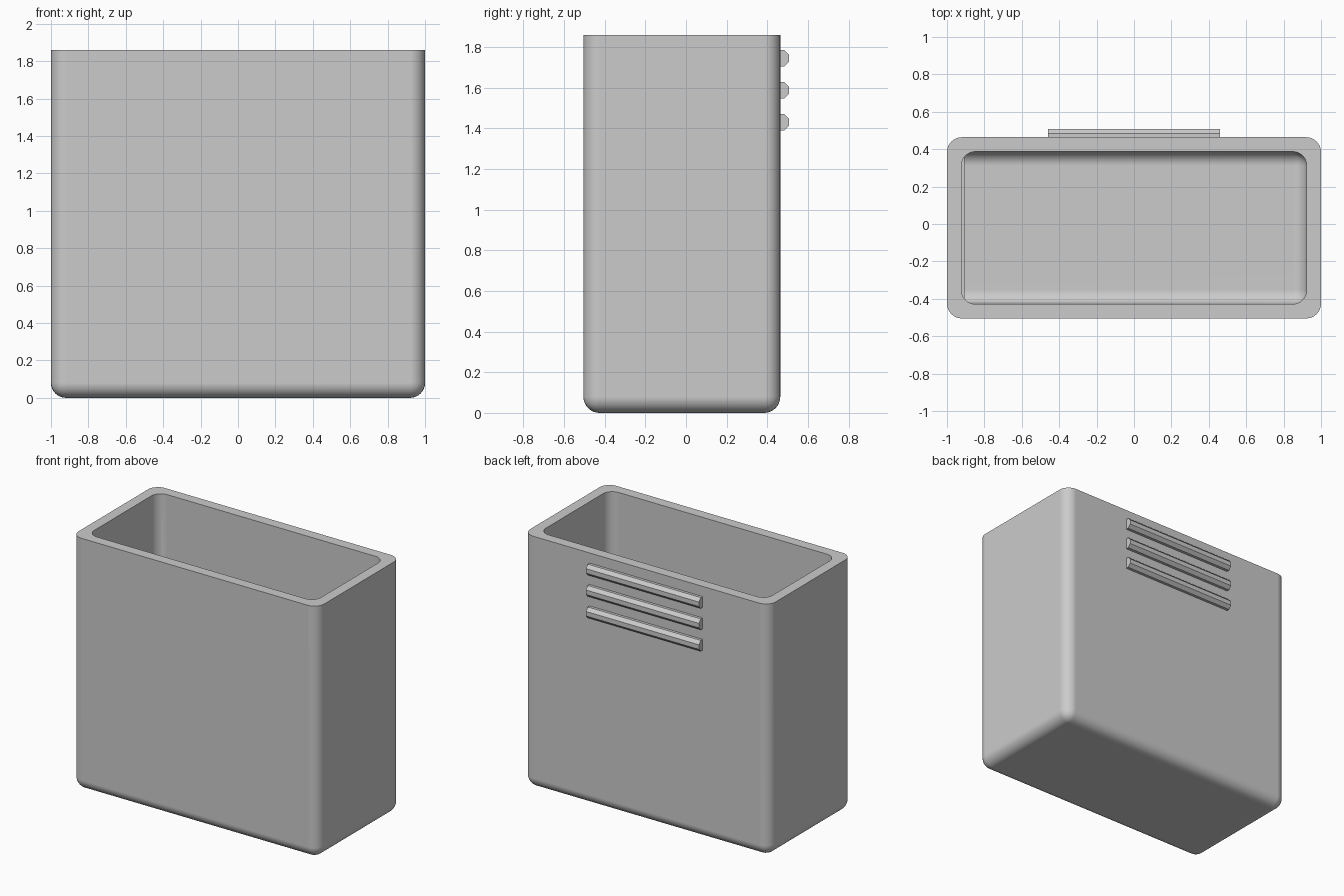
import bpy, bmesh, math
from mathutils import Matrix, Vector

cube = bpy.data.objects.get("Cube")
if cube:
    bpy.data.objects.remove(cube, do_unlink=True)

TOP, FRONT, BACK, WALL = 1.86, -0.505, 0.464, 0.077

grey = bpy.data.materials.new("light grey")
grey.use_nodes = True
grey.diffuse_color = (0.6, 0.6, 0.6, 1)
grey.node_tree.nodes["Principled BSDF"].inputs["Base Color"].default_value = (0.6, 0.6, 0.6, 1)


def finish(name, bm):
    mesh = bpy.data.meshes.new(name)
    bm.to_mesh(mesh)
    bm.free()
    mesh.materials.append(grey)
    obj = bpy.data.objects.new(name, mesh)
    bpy.context.collection.objects.link(obj)
    return obj


def make_box(low, high):
    low, high = Vector(low), Vector(high)
    bm = bmesh.new()
    place = Matrix.Translation((low + high) / 2) @ Matrix.Diagonal((*(high - low), 1))
    bmesh.ops.create_cube(bm, size=1, matrix=place)
    return bm


def make_tub(name, low, high, radius, sharp_left=False):
    """Solid block with rounded uprights and floor edges and a sharp top."""
    bm = make_box(low, high)

    def rounded(e):
        middle = (e.verts[0].co + e.verts[1].co) / 2
        on_top = middle.z > high[2] - 0.01
        on_left_floor = middle.x < low[0] + 0.01 and middle.z < low[2] + 0.01
        return not on_top and not (sharp_left and on_left_floor)

    bmesh.ops.bevel(bm, geom=[e for e in bm.edges if rounded(e)], offset=radius,
                    segments=8, profile=0.5, affect="EDGES", clamp_overlap=True)
    bmesh.ops.recalc_face_normals(bm, faces=bm.faces)
    return finish(name, bm)


# Open container: a rounded block hollowed out from above
body = make_tub("container_body", (-1, FRONT, 0), (1, BACK, TOP), 0.08)
cavity = make_tub("cavity_cutter", (WALL - 1, FRONT + WALL, WALL),
                  (1 - WALL, BACK - WALL, TOP + 0.2), 0.075, True)
hollow = body.modifiers.new("hollow", "BOOLEAN")
hollow.operation = "DIFFERENCE"
hollow.solver = "EXACT"
hollow.object = cavity
bpy.ops.object.select_all(action="DESELECT")
body.select_set(True)
bpy.context.view_layer.objects.active = body
bpy.ops.object.modifier_apply(modifier=hollow.name)
bpy.data.objects.remove(cavity, do_unlink=True)
bpy.ops.object.shade_smooth_by_angle(angle=math.radians(35))
weighted = body.modifiers.new("flat walls", "WEIGHTED_NORMAL")
weighted.keep_sharp = True

# Low ledge along the inside of one end wall
finish("inner_ledge", make_box((-0.93, FRONT + WALL + 0.005, WALL - 0.01),
                               (-0.905, BACK - WALL - 0.005, 0.2)))

# Three eight-sided grip bars, half sunk into the back wall
for i, z in enumerate((1.745, 1.588, 1.43)):
    bm = bmesh.new()
    turn = Matrix.Rotation(math.pi / 2, 4, "Y") @ Matrix.Rotation(math.pi / 8, 4, "Z")
    radius = 0.04 / math.cos(math.pi / 8)
    bmesh.ops.create_cone(bm, cap_ends=True, segments=8, radius1=radius, radius2=radius,
                          depth=0.92, matrix=Matrix.Translation((0, BACK + 0.004, z)) @ turn)
    finish(f"grip_bar_{i + 1}", bm)
